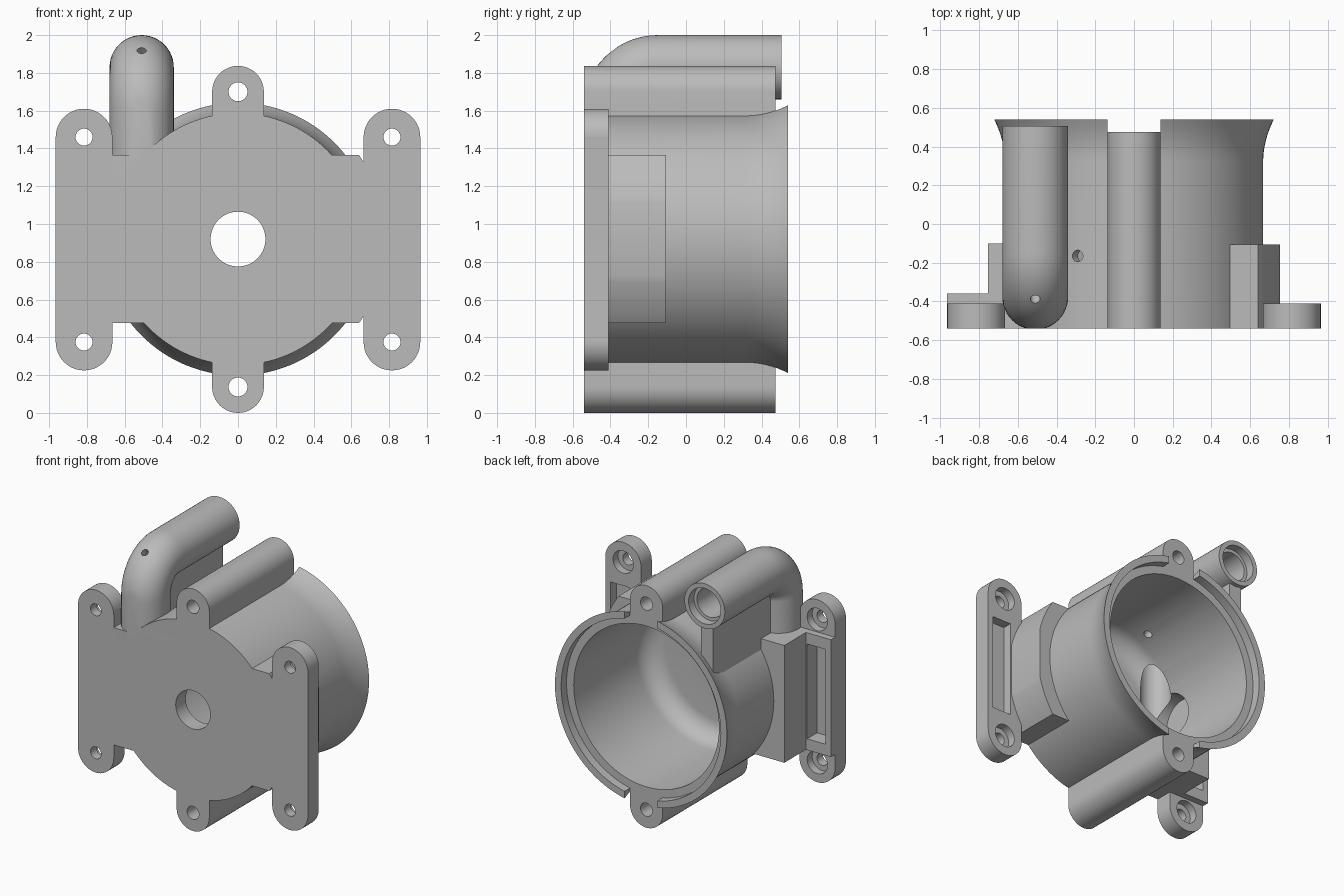
import bpy, bmesh, math
from mathutils import Vector

if "Cube" in bpy.data.objects:
    bpy.data.objects.remove(bpy.data.objects["Cube"])

CZ = 0.92                      # height of the main bore axis
FRONT, PLATE_BACK = -0.54, -0.41
PIPE_X = -0.51

grey = bpy.data.materials.new("plain grey")
grey.use_nodes = True
grey.diffuse_color = (0.5, 0.5, 0.5, 1)
grey.node_tree.nodes["Principled BSDF"].inputs["Base Color"].default_value = (0.5, 0.5, 0.5, 1)


def finish(bm, name):
    bmesh.ops.remove_doubles(bm, verts=bm.verts, dist=1e-5)
    bmesh.ops.recalc_face_normals(bm, faces=bm.faces)
    mesh = bpy.data.meshes.new(name)
    bm.to_mesh(mesh)
    bm.free()
    mesh.materials.append(grey)
    ob = bpy.data.objects.new(name, mesh)
    bpy.context.collection.objects.link(ob)
    return ob


def box(name, x, y, z):
    bm = bmesh.new()
    bmesh.ops.create_cube(bm, size=1)
    for v in bm.verts:
        v.co = [(a + b) / 2 + c * (b - a) for (a, b), c in zip((x, y, z), v.co)]
    return finish(bm, name)


def skin(name, rings):
    """Closed solid through a list of point rings."""
    bm = bmesh.new()
    loops = [[bm.verts.new(p) for p in ring] for ring in rings]
    for a, b in zip(loops, loops[1:]):
        for i in range(len(a)):
            bm.faces.new((a[i - 1], a[i], b[i], b[i - 1]))
    bm.faces.new(loops[0])
    bm.faces.new(loops[-1])
    return finish(bm, name)


def sweep(name, path, r, n=48):
    """Round rod along a path."""
    path = [Vector(p) for p in path]
    rings = []
    for i, p in enumerate(path):
        t = (path[min(i + 1, len(path) - 1)] - path[max(i - 1, 0)]).normalized()
        u = t.orthogonal().normalized() if abs(t.x) > 0.1 else Vector((1, 0, 0))
        w = t.cross(u)
        angles = [2 * math.pi * k / n for k in range(n)]
        rings.append([p + r * (u * math.cos(a) + w * math.sin(a)) for a in angles])
    return skin(name, rings)


def rod(name, x, z, r, y0, y1, n=48):
    return sweep(name, [(x, y0, z), (x, y1, z)], r, n)


def lathe(name, profile, n=128):
    """Solid of revolution about the bore axis, from (radius, y) points."""
    rings = [[(r * math.cos(2 * math.pi * k / n), y, CZ + r * math.sin(2 * math.pi * k / n))
              for k in range(n)] for r, y in profile]
    return skin(name, rings)


def combine(ob, others, op):
    for other in others:
        mod = ob.modifiers.new(op, "BOOLEAN")
        mod.operation, mod.solver, mod.object = op, "EXACT", other
        dg = bpy.context.evaluated_depsgraph_get()
        mesh = bpy.data.meshes.new_from_object(ob.evaluated_get(dg))
        ob.modifiers.clear()
        ob.data = mesh
        bpy.data.objects.remove(other)
    return ob


# Drum with a flared rear rim
flare = [(0.667 + 0.055 * (i / 8) ** 2, 0.32 + 0.22 * i / 8) for i in range(9)]
housing = lathe("pump_housing", [(0.667, FRONT)] + flare)
solids, cuts = [], []
cuts.append(box("flat_front", (-1, 1), (-0.8, FRONT), (0, 2.1)))

# Top and bottom screw bosses, with the rim gap behind them
for zc, zi in ((1.70, 1.45), (0.137, 0.39)):
    solids.append(rod("boss", 0, zc, 0.137, FRONT, 0.475))
    solids.append(box("boss_web", (-0.137, 0.137), (FRONT, 0.475), sorted((zc, zi))))
    cuts.append(rod("boss_hole", 0, zc, 0.05, -0.7, 0.7, 32))
    cuts.append(box("rim_gap", (-0.137, 0.137), (0.475, 0.7), sorted((zc, zi))))

# Mounting ears on both sides, with counterbored holes
for s in (-1, 1):
    x = s * 0.815
    solids.append(box("ear", (x - 0.15, x + 0.15), (FRONT, PLATE_BACK), (0.375, 1.46)))
    for z in (0.375, 1.46):
        solids.append(rod("ear_end", x, z, 0.15, FRONT, PLATE_BACK))
        cuts.append(rod("ear_hole", x, z, 0.045, -0.7, 0, 32))
        cuts.append(rod("ear_counterbore", x, z, 0.085, -0.47, -0.3, 32))
    cuts.append(box("ear_pocket", sorted((s * 0.765, s * 0.92)), (-0.48, -0.3), (0.56, 1.28)))

# Side blocks: square on one side, rounded on the other
solids.append(box("square_block", (-0.755, 0), (FRONT, -0.1), (0.475, 1.365)))
solids.append(box("pocket_frame", (-0.965, -0.7), (FRONT, -0.36), (0.475, 1.365)))
rounded = box("rounded_block", (0, 0.755), (FRONT, -0.105), (0.475, 1.365))
solids.append(combine(rounded, [rod("rounding", 0, CZ, 0.78, -0.7, 0.1, 128)], "INTERSECT"))

# Outlet pipe with a bend, and the rib that carries it
bend = [(PIPE_X, -0.15 - 0.226 * math.sin(a), 1.604 + 0.226 * math.cos(a))
        for a in (math.pi / 2 * i / 14 for i in range(15))]
solids.append(sweep("outlet_pipe", [(PIPE_X, 0.505, 1.83)] + bend + [(PIPE_X, -0.376, 1.25)], 0.17))
solids.append(box("pipe_rib", (PIPE_X - 0.05, PIPE_X + 0.05), (-0.3, 0.475), (1.25, 1.75)))

# Main bore with a rounded floor and a stepped mouth
fillet = [(0.46 + 0.15 * math.sin(a), -0.27 - 0.15 * math.cos(a))
          for a in (math.pi / 2 * i / 8 for i in range(9))]
cuts.append(lathe("bore", fillet + [(0.61, 0.475), (0.67, 0.475), (0.67, 0.7)]))
cuts.append(rod("shaft_hole", 0, CZ, 0.145, -0.7, 0, 64))

# Pipe bore, mouth recess, chamber opening and small bleed holes
cuts.append(sweep("pipe_bore", [(PIPE_X, 0.6, 1.83)] + bend + [(PIPE_X, -0.376, 1.0)], 0.11))
cuts.append(rod("pipe_mouth", PIPE_X, 1.83, 0.135, 0.44, 0.6))
cuts.append(sweep("chamber", [(-0.4, -0.3, 1.0), (-0.68, -0.3, 1.0)], 0.16))
cuts.append(sweep("pipe_bleed", [(PIPE_X, -0.5, 2.03), (PIPE_X, -0.31, 1.84)], 0.025, 20))
cuts.append(sweep("drum_bleed", [(-0.2, -0.165, 1.36), (-0.36, -0.165, 1.64)], 0.03, 20))

combine(housing, solids, "UNION")
combine(housing, cuts, "DIFFERENCE")

bpy.ops.object.select_all(action="DESELECT")
housing.select_set(True)
bpy.context.view_layer.objects.active = housing
bpy.ops.object.shade_smooth_by_angle(angle=math.radians(30))
